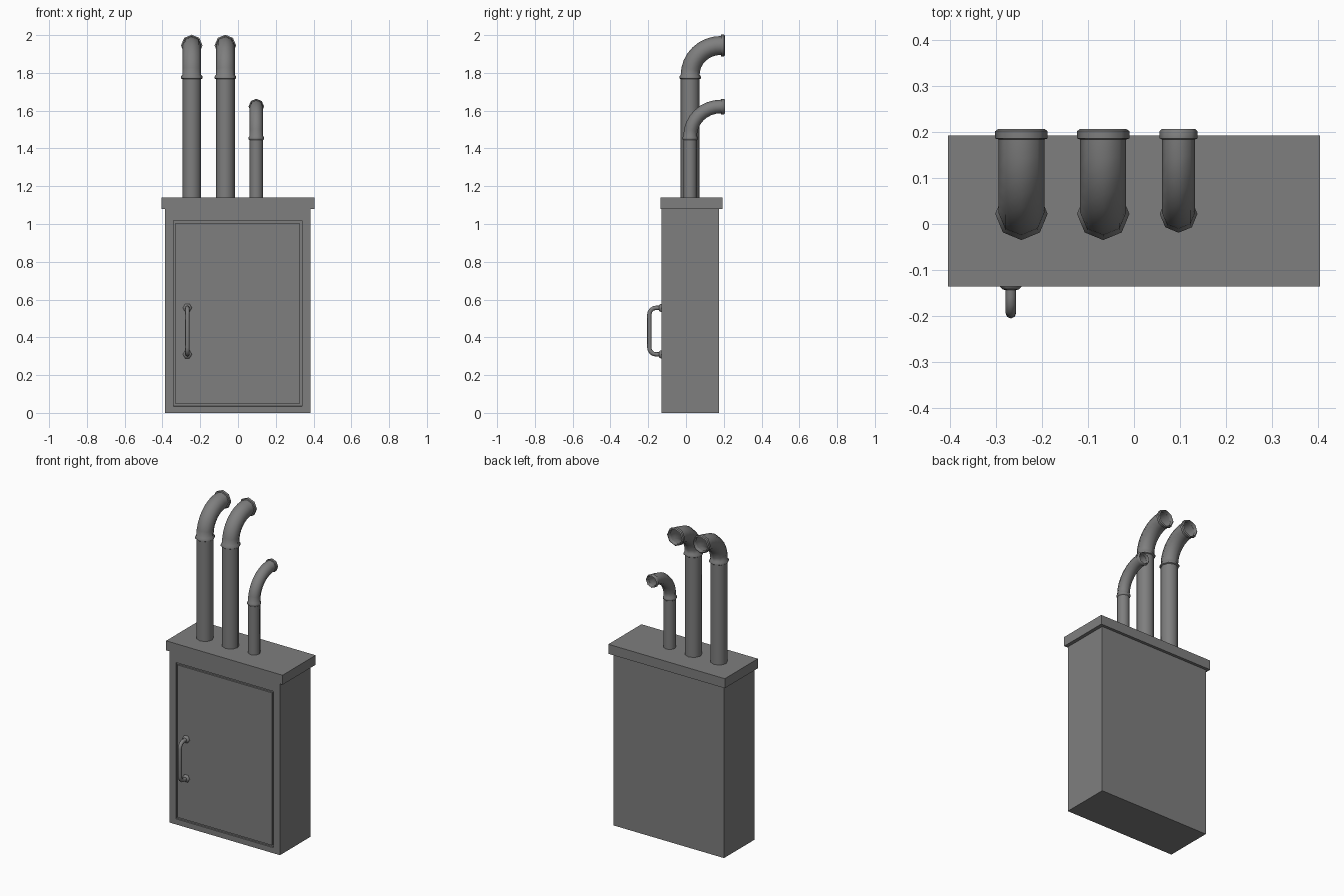
import bpy, bmesh
from math import sin, cos, pi, radians
from mathutils import Vector

if "Cube" in bpy.data.objects:
    bpy.data.objects.remove(bpy.data.objects["Cube"])

grey = bpy.data.materials.new("metal grey")
grey.use_nodes = True
grey.diffuse_color = (0.21, 0.21, 0.21, 1)
grey.node_tree.nodes["Principled BSDF"].inputs["Base Color"].default_value = (0.21, 0.21, 0.21, 1)


def finish(bm, name, smooth=False):
    bmesh.ops.recalc_face_normals(bm, faces=bm.faces)
    mesh = bpy.data.meshes.new(name)
    bm.to_mesh(mesh)
    bm.free()
    mesh.materials.append(grey)
    obj = bpy.data.objects.new(name, mesh)
    bpy.context.collection.objects.link(obj)
    if smooth:
        bpy.ops.object.select_all(action='DESELECT')
        obj.select_set(True)
        bpy.context.view_layer.objects.active = obj
        bpy.ops.object.shade_smooth_by_angle(angle=radians(50))
    return obj


def box(bm, lo, hi):
    """Add a box between two corners."""
    lo, hi = Vector(lo), Vector(hi)
    verts = bmesh.ops.create_cube(bm, size=1)["verts"]
    for v in verts:
        v.co = (lo + hi) / 2 + v.co * (hi - lo)
    return verts


def tube(name, x, path, sides, turn=0):
    """Sweep a polygon along (y, z, radius, direction angle) stations at one x."""
    bm = bmesh.new()
    rings = []
    for y, z, r, a in path:
        ring = []
        for i in range(sides):
            t = 2 * pi * i / sides + turn
            # the direction angle is measured from +z towards +y
            ring.append(bm.verts.new((x + r * cos(t),
                                      y + r * sin(t) * cos(a),
                                      z - r * sin(t) * sin(a))))
        rings.append(ring)
    for p, q in zip(rings, rings[1:]):
        for i in range(sides):
            j = (i + 1) % sides
            bm.faces.new((p[i], p[j], q[j], q[i]))
    return finish(bm, name, True)


# Cabinet with a groove around the door
bm = bmesh.new()
box(bm, (-0.387, -0.13, 0), (0.383, 0.175, 1.08))
front = min(bm.faces, key=lambda f: f.calc_center_median().y)
bmesh.ops.inset_region(bm, faces=[front], thickness=0.045, use_even_offset=True)
for v in front.verts:
    v.co.z = 0.035 if v.co.z < 0.5 else 1.018
groove = bmesh.ops.inset_region(bm, faces=[front], thickness=0.012, use_even_offset=True)["faces"]
bmesh.ops.inset_region(bm, faces=groove, thickness=0.0005, depth=-0.01, use_even_offset=True)
finish(bm, "cabinet")

# Overhanging lid
bm = bmesh.new()
box(bm, (-0.405, -0.136, 1.08), (0.405, 0.193, 1.14))
finish(bm, "lid")

# Vent pipes: straight riser, then a collared elbow with an open flared mouth
PIPE_Y, REACH, RISE = 0.022, 0.176, 0.17
for name, x, r, flare, top in (("large_pipe_outer", -0.245, 0.05, 0.057, 1.775),
                               ("large_pipe_inner", -0.067, 0.05, 0.057, 1.775),
                               ("small_pipe", 0.097, 0.036, 0.041, 1.452)):
    tube(name + "_riser", x, [(PIPE_Y, 1.13, r, 0), (PIPE_Y, top, r, 0)], 8)
    path = [(PIPE_Y, top + dz, rr, 0) for dz, rr in
            ((-0.008, r), (-0.004, flare), (0.006, flare), (0.014, r))]
    for i in range(1, 9):
        a = pi / 2 * i / 8
        path.append((PIPE_Y + (REACH - 0.014) * (1 - cos(a)),
                     top + 0.014 + (RISE - 0.014) * sin(a), r, a))
    end_z = top + RISE
    path += [(PIPE_Y + REACH + dy, end_z, rr, pi / 2) for dy, rr in
             ((-0.012, flare), (0.004, flare), (0.009, r), (-0.01, r * 0.92))]
    tube(name + "_elbow", x, path, 8)

# Door handle: bent bar with a round foot at each end
HX, LOW, HIGH, OUT, BEND, R = -0.268, 0.31, 0.556, -0.194, 0.035, 0.0115
bar = [(-0.125, LOW, R, -pi / 2)]
for cz, start in ((LOW + BEND, -pi / 2), (HIGH - BEND, 0)):
    for i in range(5):
        a = start + pi / 2 * i / 4
        bar.append((OUT + BEND * (1 - cos(a)), cz + BEND * sin(a), R, a))
bar.append((-0.125, HIGH, R, pi / 2))
tube("handle_bar", HX, bar, 8)
for name, z in (("handle_foot_lower", LOW), ("handle_foot_upper", HIGH)):
    foot = [(y, z, r, -pi / 2) for y, r in
            ((-0.128, 0.024), (-0.136, 0.024), (-0.142, 0.018), (-0.144, R))]
    tube(name, HX, foot, 6)
